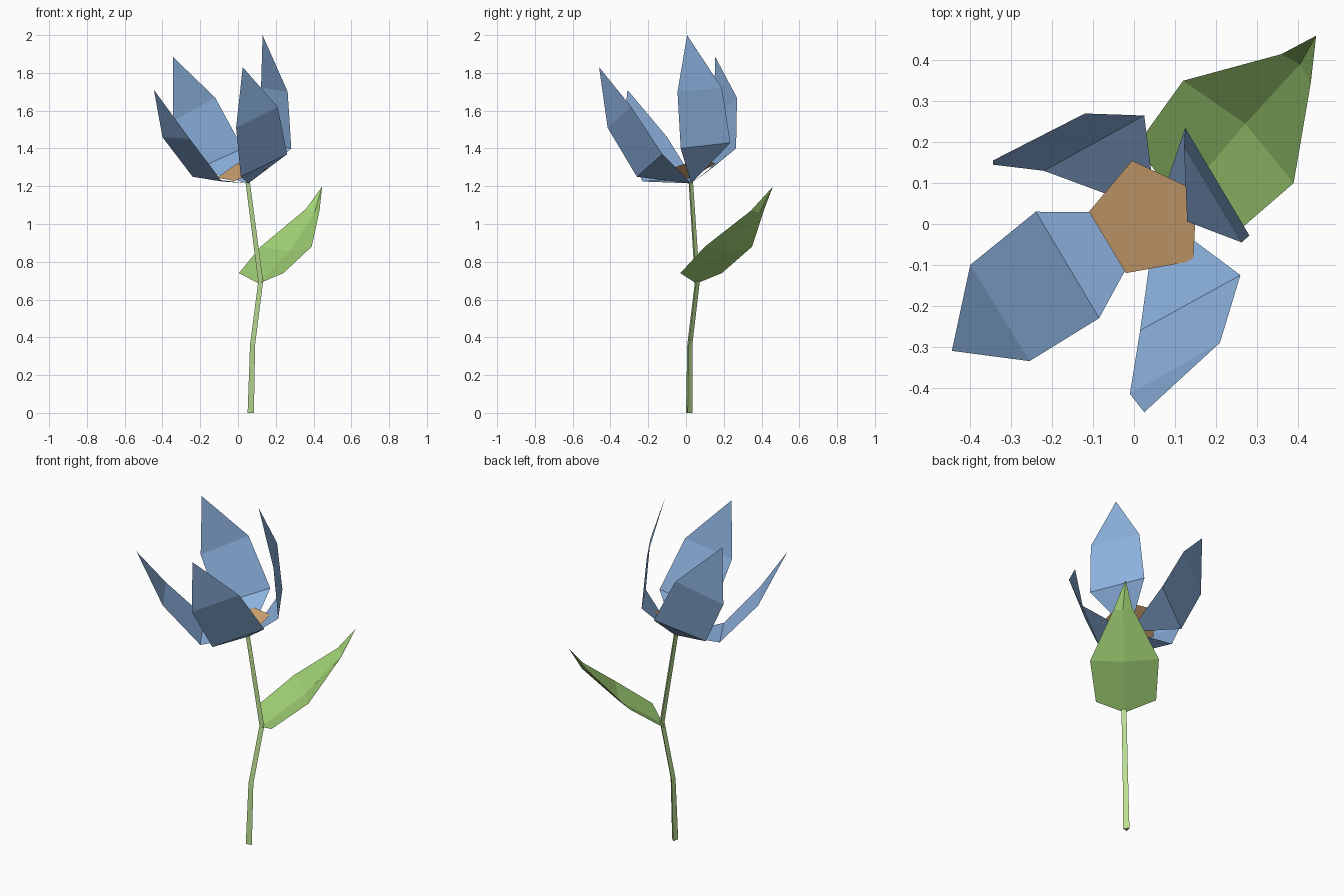
import bpy, bmesh, math
from mathutils import Vector


def material(name, rgb):
    """Flat colour from sRGB 0-255 values."""
    def lin(c):
        c /= 255
        return c / 12.92 if c <= 0.04045 else ((c + 0.055) / 1.055) ** 2.4
    m = bpy.data.materials.new(name)
    m.diffuse_color = (*[lin(c) for c in rgb], 1)
    return m


BLUE = material("petal blue", (141, 178, 223))
LEAF = material("leaf green", (160, 208, 116))
STEM = material("stem green", (187, 223, 147))
OCHRE = material("centre ochre", (214, 168, 116))


def make(name, verts, faces, mat):
    me = bpy.data.meshes.new(name)
    me.from_pydata([Vector(v) for v in verts], [], faces)
    me.materials.append(mat)
    ob = bpy.data.objects.new(name, me)
    bpy.context.collection.objects.link(ob)
    return ob


# Stem: three-sided tube through four rings
path = [((0.065, 0.014, 0), 0.020), ((0.075, 0.018, 0.36), 0.016),
        ((0.118, 0.058, 0.695), 0.0155), ((0.05, 0.024, 1.22), 0.014)]
verts, faces = [], []
for (x, y, z), r in path:
    for k in range(3):
        a = math.radians(-15 + 120 * k)
        verts.append((x + r * math.cos(a), y + r * math.sin(a), z))
for i in range(len(path) - 1):
    for k in range(3):
        a, b = i * 3 + k, i * 3 + (k + 1) % 3
        faces.append((a, b, b + 3, a + 3))
faces += [(2, 1, 0), (9, 10, 11)]
make("stem", verts, faces, STEM)

# Petals: thin sheets from a shared base, two cross rows (right, left) and a tip
BASE = (0.055, 0.028, 1.215)


def petal(name, low_r, low_l, mid_r, mid_l, tip):
    make(name, [BASE, low_r, low_l, mid_r, mid_l, tip],
         [(0, 1, 2), (2, 1, 3, 4), (4, 3, 5)], BLUE)


petal("left_petal", (-0.24, 0.03, 1.25), (-0.085, -0.23, 1.225),
      (-0.40, -0.10, 1.46), (-0.255, -0.335, 1.45), (-0.445, -0.31, 1.71))
petal("front_petal", (0.015, -0.26, 1.25), (0.26, -0.125, 1.37),
      (-0.01, -0.415, 1.51), (0.21, -0.29, 1.62), (0.025, -0.46, 1.83))
petal("back_petal", (0.025, 0.265, 1.40), (-0.22, 0.13, 1.29),
      (-0.12, 0.27, 1.668), (-0.345, 0.145, 1.544), (-0.345, 0.155, 1.885))
petal("right_petal", (0.282, -0.028, 1.40), (0.125, 0.235, 1.43),
      (0.263, -0.045, 1.70), (0.122, 0.19, 1.72), (0.13, 0.006, 2.0))

# Flower centre: tilted pentagon
make("flower_centre",
     [(-0.005, 0.155, 1.32), (-0.11, 0.03, 1.245), (-0.02, -0.12, 1.228),
      (0.145, -0.09, 1.29), (0.153, 0.081, 1.348)], [(0, 1, 2, 3, 4)], OCHRE)

# Leaf: base, low pair, wide row, upper row (right, rib, left), tip
make("leaf",
     [(0.11, 0.055, 0.685), (0.24, -0.03, 0.74), (0.005, 0.19, 0.74),
      (0.39, 0.10, 0.88), (0.272, 0.245, 0.855), (0.12, 0.35, 0.88),
      (0.432, 0.345, 1.072), (0.405, 0.39, 1.06), (0.36, 0.415, 1.08),
      (0.445, 0.46, 1.198)],
     [(0, 1, 3, 4), (0, 4, 5, 2), (4, 3, 6, 7), (5, 4, 7, 8),
      (7, 6, 9), (8, 7, 9)], LEAF)
